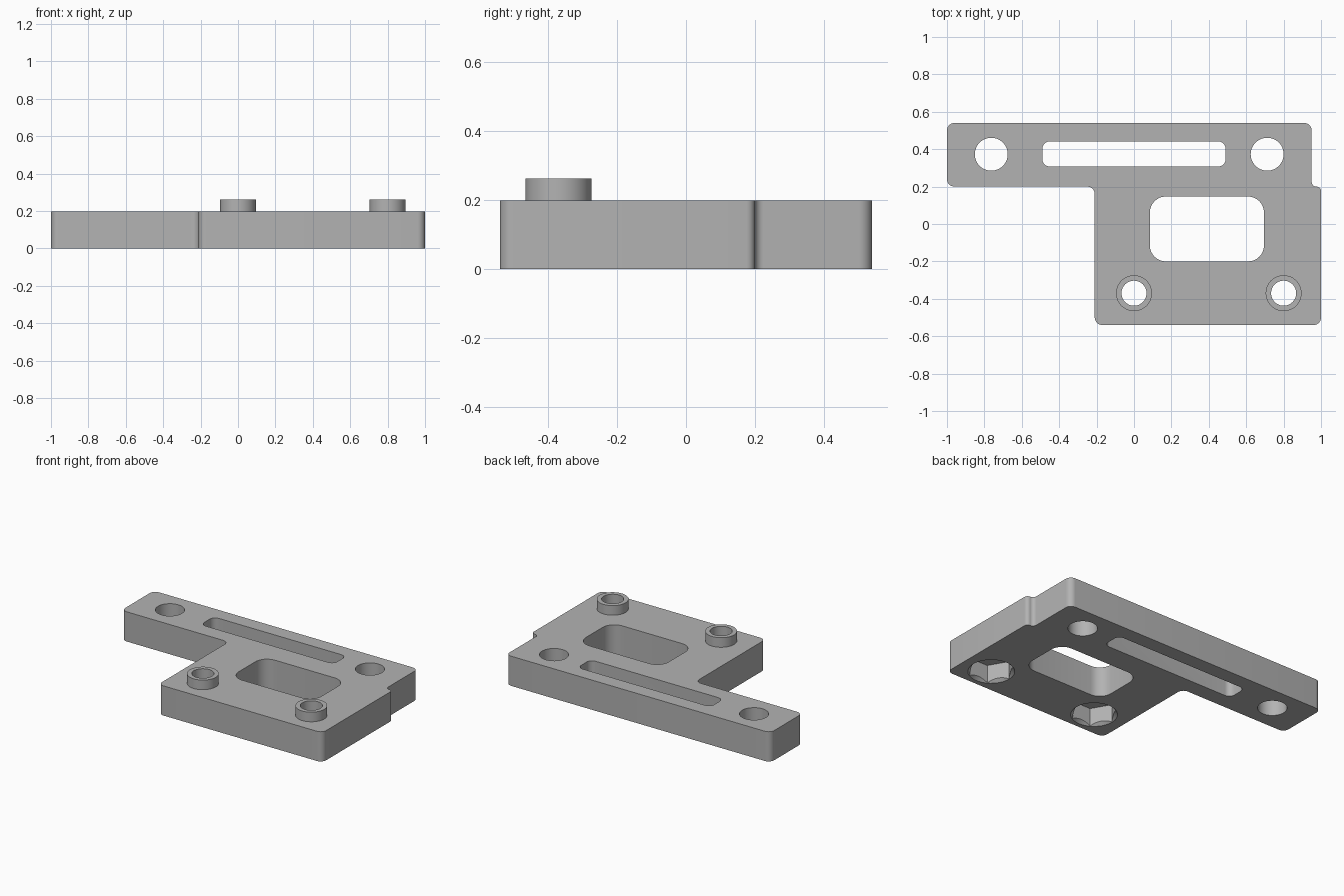
import bpy, bmesh, math
from mathutils import Vector

if "Cube" in bpy.data.objects:
    bpy.data.objects.remove(bpy.data.objects["Cube"], do_unlink=True)

TOP, BOSS_TOP = 0.198, 0.262
BOSSES = [(0.0, -0.37), (0.8, -0.37)]

grey = bpy.data.materials.new("plain grey")
grey.use_nodes = True
grey.diffuse_color = (0.45, 0.45, 0.45, 1)
grey.node_tree.nodes["Principled BSDF"].inputs["Base Color"].default_value = grey.diffuse_color


def rounded(corners, steps=8):
    """Outline with a tangent arc at each (x, y, radius) corner."""
    points = []
    for i, (x, y, r) in enumerate(corners):
        p = Vector((x, y))
        a = (Vector(corners[i - 1][:2]) - p).normalized()
        b = (Vector(corners[(i + 1) % len(corners)][:2]) - p).normalized()
        # right-angled corners: sweep from one tangent point to the other
        for k in range(steps + 1):
            t = k / steps * math.pi / 2
            points.append(p + a * r * (1 - math.sin(t)) + b * r * (1 - math.cos(t)))
    return points


def box(x0, x1, y0, y1, r):
    return rounded([(x0, y0, r), (x1, y0, r), (x1, y1, r), (x0, y1, r)])


def polygon(centre, r, sides):
    return [Vector(centre) + r * Vector((math.cos(a), math.sin(a)))
            for a in (2 * math.pi * i / sides for i in range(sides))]


def loft(name, bottom, top, z0, z1):
    """Closed prism or frustum between two matching outlines."""
    bm = bmesh.new()
    low = [bm.verts.new((p.x, p.y, z0)) for p in bottom]
    high = [bm.verts.new((p.x, p.y, z1)) for p in top]
    bm.faces.new(low)
    bm.faces.new(high)
    for i in range(len(low)):
        bm.faces.new((low[i - 1], low[i], high[i], high[i - 1]))
    bmesh.ops.recalc_face_normals(bm, faces=bm.faces)
    mesh = bpy.data.meshes.new(name)
    bm.to_mesh(mesh)
    bm.free()
    mesh.materials.append(grey)
    obj = bpy.data.objects.new(name, mesh)
    bpy.context.collection.objects.link(obj)
    return obj


def prism(name, outline, z0, z1):
    return loft(name, outline, outline, z0, z1)


def activate(obj):
    bpy.ops.object.select_all(action="DESELECT")
    obj.select_set(True)
    bpy.context.view_layer.objects.active = obj


def cut(obj, cutter):
    activate(obj)
    mod = obj.modifiers.new("cut", "BOOLEAN")
    mod.operation, mod.solver, mod.object = "DIFFERENCE", "EXACT", cutter
    bpy.ops.object.modifier_apply(modifier=mod.name)
    bpy.data.objects.remove(cutter, do_unlink=True)


# Plate with its arm and the small step on the left edge
R = 0.04
plate = prism("mounting_plate", rounded([
    (-0.21, -0.54, R), (1.0, -0.54, R), (1.0, 0.2, 0.025), (0.95, 0.2, 0.025),
    (0.95, 0.54, R), (-1.0, 0.54, R), (-1.0, 0.2, R), (-0.21, 0.2, R)]), 0, TOP)

# Window, slot and round holes through the plate
openings = [box(0.085, 0.695, -0.2, 0.147, 0.085), box(-0.49, 0.49, 0.307, 0.442, 0.04),
            polygon((-0.763, 0.373), 0.088, 48), polygon((0.712, 0.373), 0.088, 48)]
openings += [polygon(c, 0.067, 48) for c in BOSSES]
for outline in openings:
    cut(plate, prism("opening_cutter", outline, -0.1, 0.4))

# Hexagonal nut pockets with a countersunk mouth, underneath
for c in BOSSES:
    cut(plate, prism("nut_cutter", polygon(c, 0.138, 6), -0.1, 0.12))
    cut(plate, loft("countersink_cutter", polygon(c, 0.16, 48), polygon(c, 0.1, 48), -0.02, 0.04))

# Raised collars around the two bolt holes
parts = [plate]
for side, c in zip(("right", "left"), BOSSES):
    collar = prism(side + "_collar", polygon(c, 0.096, 48), TOP, BOSS_TOP)
    cut(collar, prism("bore_cutter", polygon(c, 0.067, 48), 0, 0.4))
    parts.append(collar)

for part in parts:
    activate(part)
    bpy.ops.object.shade_smooth_by_angle(angle=math.radians(30))
